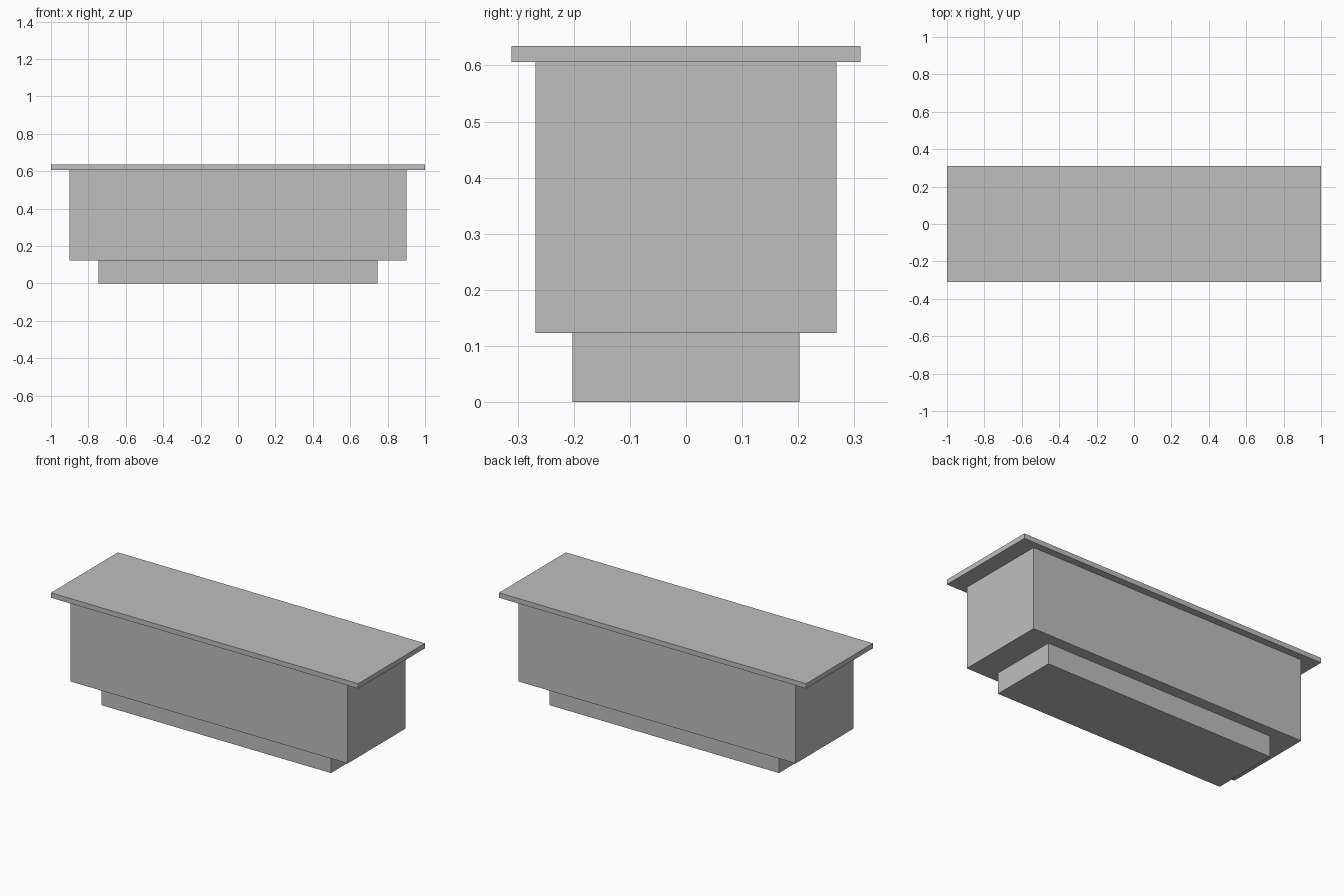
import bpy

default_cube = bpy.data.objects.get("Cube")
if default_cube:
    bpy.data.objects.remove(default_cube, do_unlink=True)

# Plain grey finish shared by every part
grey = bpy.data.materials.new("plain_grey")
grey.use_nodes = True
colour = (0.52, 0.52, 0.52, 1)
grey.diffuse_color = colour
grey.node_tree.nodes["Principled BSDF"].inputs["Base Color"].default_value = colour


def block(name, width, depth, bottom, top):
    """Centred box standing between two heights."""
    bpy.ops.mesh.primitive_cube_add(size=1, location=(0, 0, (bottom + top) / 2))
    obj = bpy.context.object
    obj.name = obj.data.name = name
    obj.scale = (width, depth, top - bottom)
    bpy.ops.object.transform_apply(location=False, rotation=False, scale=True)
    obj.data.materials.append(grey)
    return obj


# Recessed plinth, main body and overhanging top
block("plinth", 1.494, 0.405, 0, 0.123)
block("counter_body", 1.804, 0.537, 0.123, 0.606)
block("counter_top", 2, 0.622, 0.606, 0.635)
